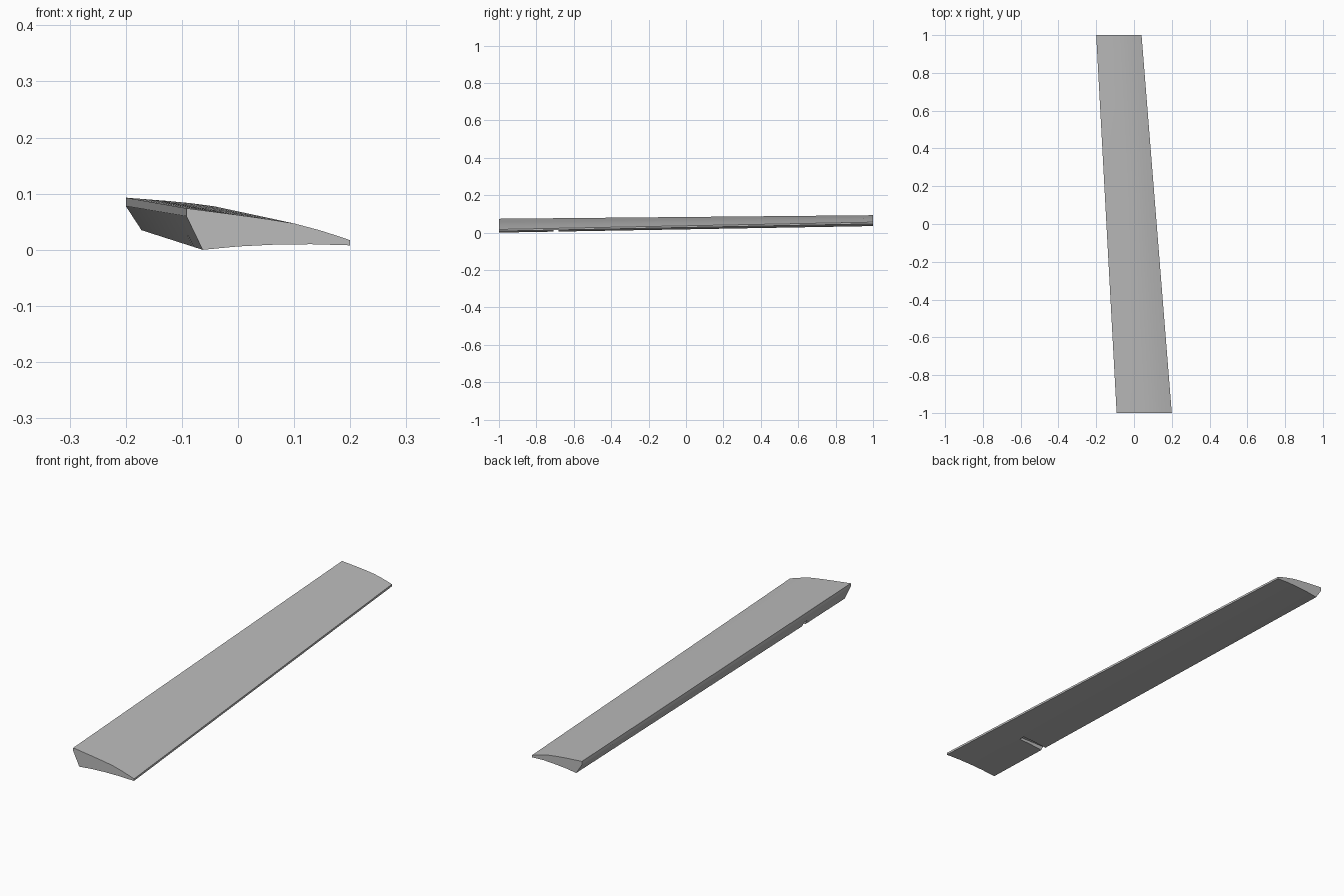
import bpy
import bmesh
from math import radians
from mathutils import Vector

cube = bpy.data.objects.get("Cube")
if cube:
    bpy.data.objects.remove(cube)

# One grey finish for the whole blade
grey = bpy.data.materials.new("light_grey")
grey.use_nodes = True
colour = (0.5, 0.5, 0.5, 1)
grey.diffuse_color = colour
grey.node_tree.nodes["Principled BSDF"].inputs["Base Color"].default_value = colour

# Matching (x, z) profiles: upper skin, blunt nose, hollow underside, slanted back
root = [(-0.092, 0.074), (0, 0.062), (0.05, 0.055), (0.1, 0.047), (0.145, 0.035),
        (0.18, 0.024), (0.2, 0.017), (0.2, 0.008), (0.13, 0.01), (0.06, 0.009),
        (0, 0.006), (-0.063, 0), (-0.092, 0.06)]
tip = [(-0.2, 0.093), (-0.124, 0.087), (-0.083, 0.083), (-0.042, 0.0775), (-0.005, 0.069),
       (0.024, 0.061), (0.04, 0.056), (0.04, 0.047), (-0.018, 0.049), (-0.075, 0.046),
       (-0.124, 0.042), (-0.172, 0.035), (-0.2, 0.078)]


def loft(name, first, last, steps):
    """Skin straight between two end profiles and close both ends."""
    bm = bmesh.new()
    rings = []
    for i in range(steps + 1):
        t = i / steps
        ring = []
        for a, b in zip(first, last):
            p = Vector(a).lerp(Vector(b), t)
            ring.append(bm.verts.new((p.x, 2 * t - 1, p.y)))
        rings.append(ring)
    n = len(first)
    for r, s in zip(rings, rings[1:]):
        for i in range(n):
            j = (i + 1) % n
            bm.faces.new((r[i], r[j], s[j], s[i]))
    bm.faces.new(rings[0])
    bm.faces.new(rings[-1])
    bmesh.ops.recalc_face_normals(bm, faces=bm.faces)
    mesh = bpy.data.meshes.new(name)
    bm.to_mesh(mesh)
    bm.free()
    mesh.materials.append(grey)
    obj = bpy.data.objects.new(name, mesh)
    bpy.context.collection.objects.link(obj)
    return obj


blade = loft("blade", root, tip, 20)

# Shallow slot cut into the underside, open at the slanted back edge
bpy.ops.mesh.primitive_cube_add(size=1, location=(-0.035, -0.695, 0.005))
cutter = bpy.context.object
cutter.name = "slot_cutter"
cutter.scale = (0.15, 0.025, 0.04)
cutter.hide_render = True
cutter.data.materials.append(grey)

bpy.ops.object.select_all(action="DESELECT")
bpy.context.view_layer.objects.active = blade
blade.select_set(True)
cut = blade.modifiers.new("slot", "BOOLEAN")
cut.operation = "DIFFERENCE"
cut.solver = "EXACT"
cut.object = cutter
bpy.ops.object.modifier_apply(modifier=cut.name)
bpy.data.objects.remove(cutter)

bpy.ops.object.shade_smooth_by_angle(angle=radians(25))
